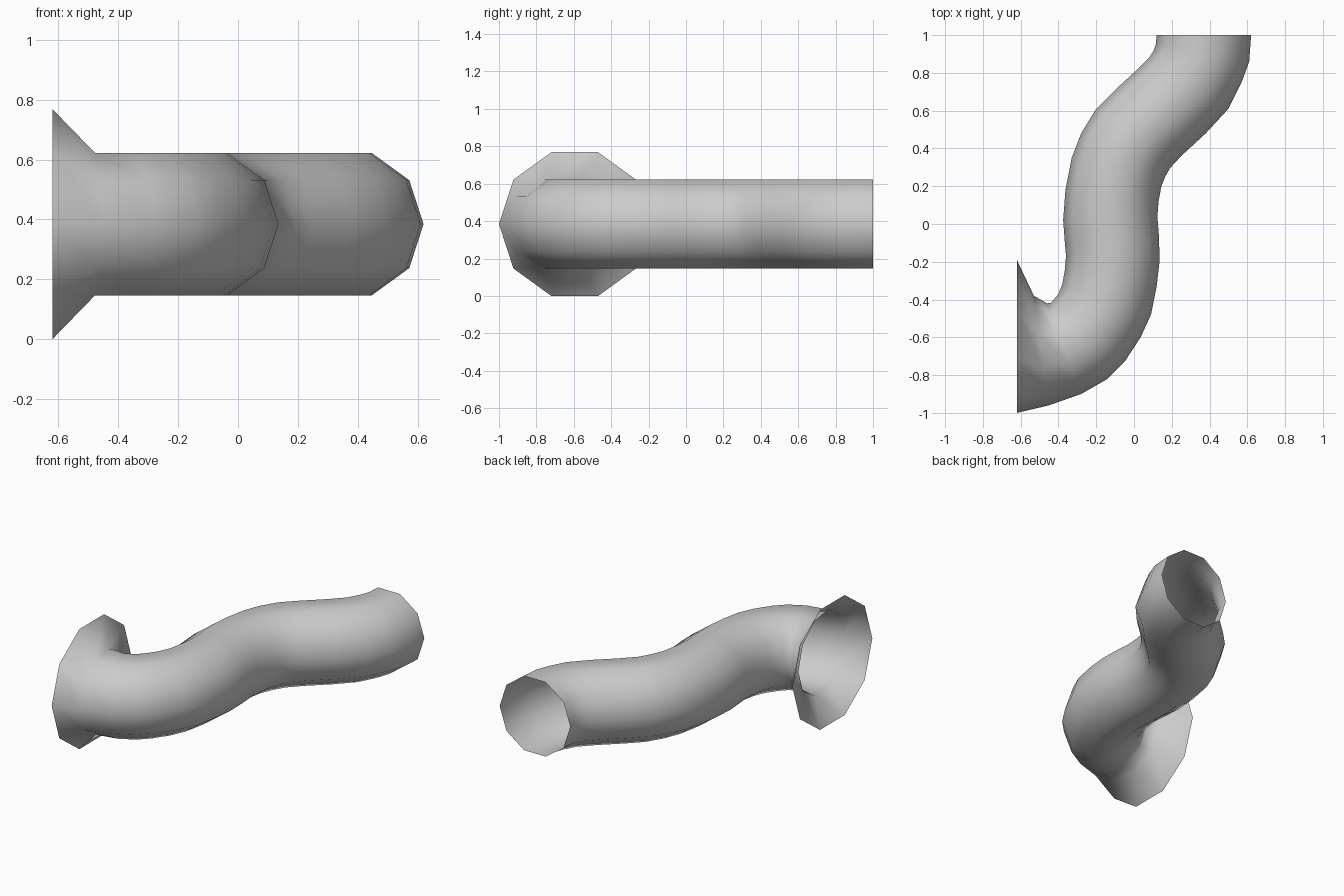
import bpy
from math import sin, cos, tau

SIDES = 10
CENTRE_Z = 0.384
R_TUBE, R_FLARE = 0.25, 0.404

# Left and right edges of each ring, seen from above (back end to flared mouth)
RINGS = [
    (0.12, 1.00, 0.62, 1.00), (0.115, 0.95, 0.61, 0.86), (0.105, 0.92, 0.57, 0.75),
    (0.08, 0.88, 0.50, 0.61), (0.02, 0.82, 0.38, 0.48), (-0.10, 0.71, 0.25, 0.36),
    (-0.20, 0.61, 0.19, 0.295), (-0.28, 0.48, 0.165, 0.25), (-0.33, 0.35, 0.145, 0.20),
    (-0.363, 0.18, 0.13, 0.12), (-0.375, 0.02, 0.124, 0.04), (-0.366, -0.10, 0.133, -0.08),
    (-0.36, -0.17, 0.135, -0.20), (-0.367, -0.25, 0.12, -0.33), (-0.38, -0.32, 0.09, -0.48),
    (-0.40, -0.37, 0.035, -0.60), (-0.425, -0.40, -0.05, -0.73), (-0.44, -0.418, -0.14, -0.82),
    (-0.46, -0.42, -0.28, -0.90), (-0.53, -0.38, -0.45, -0.96), (-0.62, -0.19, -0.62, -1.00),
]

# Ten-sided rings along the S-shaped path
verts, faces = [], []
for i, (lx, ly, rx, ry) in enumerate(RINGS):
    radius = R_FLARE if i == len(RINGS) - 1 else R_TUBE
    for j in range(SIDES):
        a = tau * j / SIDES
        verts.append(((lx + rx) / 2 + (rx - lx) / 2 * cos(a),
                      (ly + ry) / 2 + (ry - ly) / 2 * cos(a),
                      CENTRE_Z + radius * sin(a)))

# Skin between neighbouring rings, both ends left open
for i in range(len(RINGS) - 1):
    for j in range(SIDES):
        k = (j + 1) % SIDES
        a, b = i * SIDES, (i + 1) * SIDES
        faces.append((a + j, a + k, b + k, b + j))

mesh = bpy.data.meshes.new("curved_pipe")
mesh.from_pydata(verts, [], faces)
for p in mesh.polygons:
    p.use_smooth = True
pipe = bpy.data.objects.new("curved_pipe", mesh)
bpy.context.collection.objects.link(pipe)
